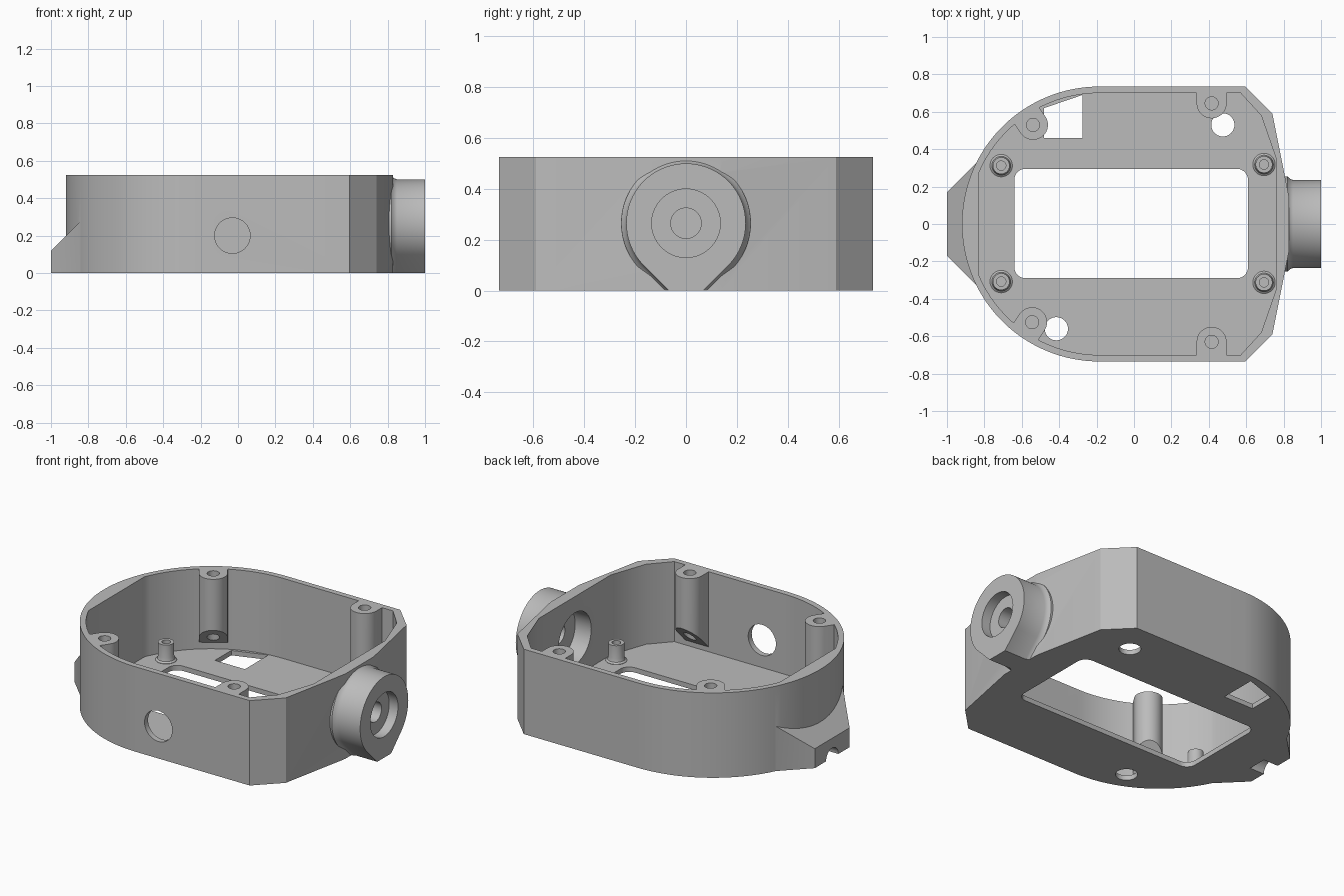
import bpy, bmesh, math
from mathutils import Matrix, Vector

if "Cube" in bpy.data.objects:
    bpy.data.objects.remove(bpy.data.objects["Cube"], do_unlink=True)

grey = bpy.data.materials.new("plain_grey")
grey.use_nodes = True
colour = (0.5, 0.5, 0.5, 1)
grey.diffuse_color = colour
grey.node_tree.nodes["Principled BSDF"].inputs["Base Color"].default_value = colour

H = 0.525          # rim height
FLOOR = 0.03
ARC_X, ARC_R = -0.185, 0.735
PORT_Z = 0.265


def loft(name, rings):
    """Solid skinned through matching closed rings of 3D points."""
    bm = bmesh.new()
    loops = [[bm.verts.new(p) for p in ring] for ring in rings]
    n = len(loops[0])
    for a, b in zip(loops, loops[1:]):
        for i in range(n):
            j = (i + 1) % n
            bm.faces.new((a[i], a[j], b[j], b[i]))
    bm.faces.new(loops[0][::-1])
    bm.faces.new(loops[-1])
    bmesh.ops.recalc_face_normals(bm, faces=bm.faces)
    mesh = bpy.data.meshes.new(name)
    bm.to_mesh(mesh)
    bm.free()
    mesh.materials.append(grey)
    ob = bpy.data.objects.new(name, mesh)
    bpy.context.collection.objects.link(ob)
    return ob


def prism(name, pts, z0, z1):
    return loft(name, [[(x, y, z) for x, y in pts] for z in (z0, z1)])


def arc(cx, cy, r, a0, a1, n):
    return [(cx + r * math.cos(math.radians(a0 + (a1 - a0) * i / n)),
             cy + r * math.sin(math.radians(a0 + (a1 - a0) * i / n))) for i in range(n + 1)]


def circle(cx, cy, r, n=40):
    return arc(cx, cy, r, 0, 360, n)[:-1]


def rod(name, r, a, b, axis):
    """Cylinder from a to b along the x or y axis."""
    ring = circle(0, 0, r)
    if axis == "x":
        return loft(name, [[(p[0], p[1] + u, p[2] + v) for u, v in ring] for p in (a, b)])
    return loft(name, [[(p[0] + u, p[1], p[2] + v) for u, v in ring] for p in (a, b)])


def combine(target, tool, op):
    mod = target.modifiers.new(op, "BOOLEAN")
    mod.object, mod.operation, mod.solver = tool, op, "EXACT"
    bpy.context.view_layer.update()
    graph = bpy.context.evaluated_depsgraph_get()
    mesh = bpy.data.meshes.new_from_object(target.evaluated_get(graph))
    target.modifiers.clear()
    target.data = mesh
    bpy.data.objects.remove(tool, do_unlink=True)


def add(tool):
    combine(body, tool, "UNION")


def cut(tool):
    combine(body, tool, "DIFFERENCE")


def mirrored(half):
    """Complete an outline with its reflection across y = 0."""
    return half + [(x, -y) for x, y in reversed(half)]


# Outer shell: round at one end, chamfered at the other
outer = [(0.83, 0.14), (0.74, 0.59), (0.595, ARC_R)] + arc(ARC_X, 0, ARC_R, 90, 178, 32)
body = prism("housing", mirrored(outer), 0, H)

# Sloped cable lug on the round end
lug_half = [(-0.84, 0.33), (-1.0, 0.17)]
lug = prism("cable_lug", mirrored(lug_half), 0, 0.12)
for v in lug.data.vertices:
    if v.co.z > 0.1 and v.co.x > -0.9:
        v.co.z = 0.28
add(lug)


# Side port: teardrop section with a flared foot
def teardrop(x, r):
    half = r * math.sqrt(2) - PORT_Z
    pts = arc(0, PORT_Z, r, -45, 225, 60) + [(-half, 0), (half, 0)]
    return [(x, y, z) for y, z in pts]


add(loft("side_port", [teardrop(x, r) for x, r in
                       ((0.77, 0.255), (0.82, 0.255), (0.832, 0.243), (0.85, 0.235), (1.0, 0.235))]))

# Interior cavity, cut off straight at the round end
end = 180 - math.degrees(math.acos((0.83 + ARC_X) / 0.7))
inner = [(0.76, 0.35), (0.68, 0.58), (0.57, 0.7)] + arc(ARC_X, 0, 0.7, 90, end, 24)
cut(prism("cavity_cutter", mirrored(inner), FLOOR, 1))

# Floor openings
window = []
for cx, cy, a in ((0.55, 0.235, 0), (-0.58, 0.235, 90), (-0.58, -0.23, 180), (0.55, -0.23, 270)):
    window += arc(cx, cy, 0.06, a, a + 90, 8)
cut(prism("window_cutter", window, -0.1, 0.1))
cut(prism("square_cutter", [(-0.48, 0.46), (-0.275, 0.46), (-0.275, 0.69), (-0.48, 0.62)], -0.1, 0.1))
for x, y in ((0.475, 0.53), (-0.415, -0.56)):
    cut(prism("floor_hole_cutter", circle(x, y, 0.062), -0.1, 0.1))

# Screw bosses hanging on the wall, undersides sloped at 45 degrees
R, REACH = 0.08, 0.072
for x, y, angle in ((-0.54, 0.53, 124), (-0.545, -0.525, 236), (0.415, 0.645, 90), (0.415, -0.63, 270)):
    profile = arc(0, 0, R, 90, 270, 24) + [(REACH, -R), (REACH, R)]
    boss = loft("screw_boss", [[(t, s, 0.21 - (t + R)) for t, s in profile],
                               [(t, s, H) for t, s in profile]])
    boss.data.transform(Matrix.Translation((x, y, 0)) @ Matrix.Rotation(math.radians(angle), 4, "Z"))
    add(boss)
    cut(prism("boss_hole_cutter", circle(x, y, 0.035, 24), 0.06, 1))

# Board standoffs with flared feet
for x, y in ((-0.71, 0.312), (-0.71, -0.308), (0.695, 0.318), (0.695, -0.312)):
    foot = ((0.015, 0.06), (0.032, 0.06), (0.04, 0.05), (0.06, 0.045), (0.14, 0.045))
    add(loft("standoff", [[(u, v, z) for u, v in circle(x, y, r, 32)] for z, r in foot]))
    cut(prism("standoff_hole_cutter", circle(x, y, 0.025, 24), 0.04, 1))

# Port bore, outer recess and inner recess
for r, x0, x1 in ((0.06, 0.7, 1.1), (0.135, 0.94, 1.1), (0.16, 0.72, 0.87)):
    cut(rod("port_cutter", r, (x0, 0, PORT_Z), (x1, 0, PORT_Z), "x"))

# Round hole in the front wall and cable channel under the lug
cut(rod("front_hole_cutter", 0.095, (-0.03, -0.8, 0.2), (-0.03, -0.6, 0.2), "y"))
cut(rod("channel_cutter", 0.06, (-1.1, 0, 0), (-0.9, 0, 0), "x"))

# Smooth curves, keep edges sharp
bpy.ops.object.select_all(action="DESELECT")
body.select_set(True)
bpy.context.view_layer.objects.active = body
bpy.ops.object.shade_smooth_by_angle(angle=math.radians(25))
